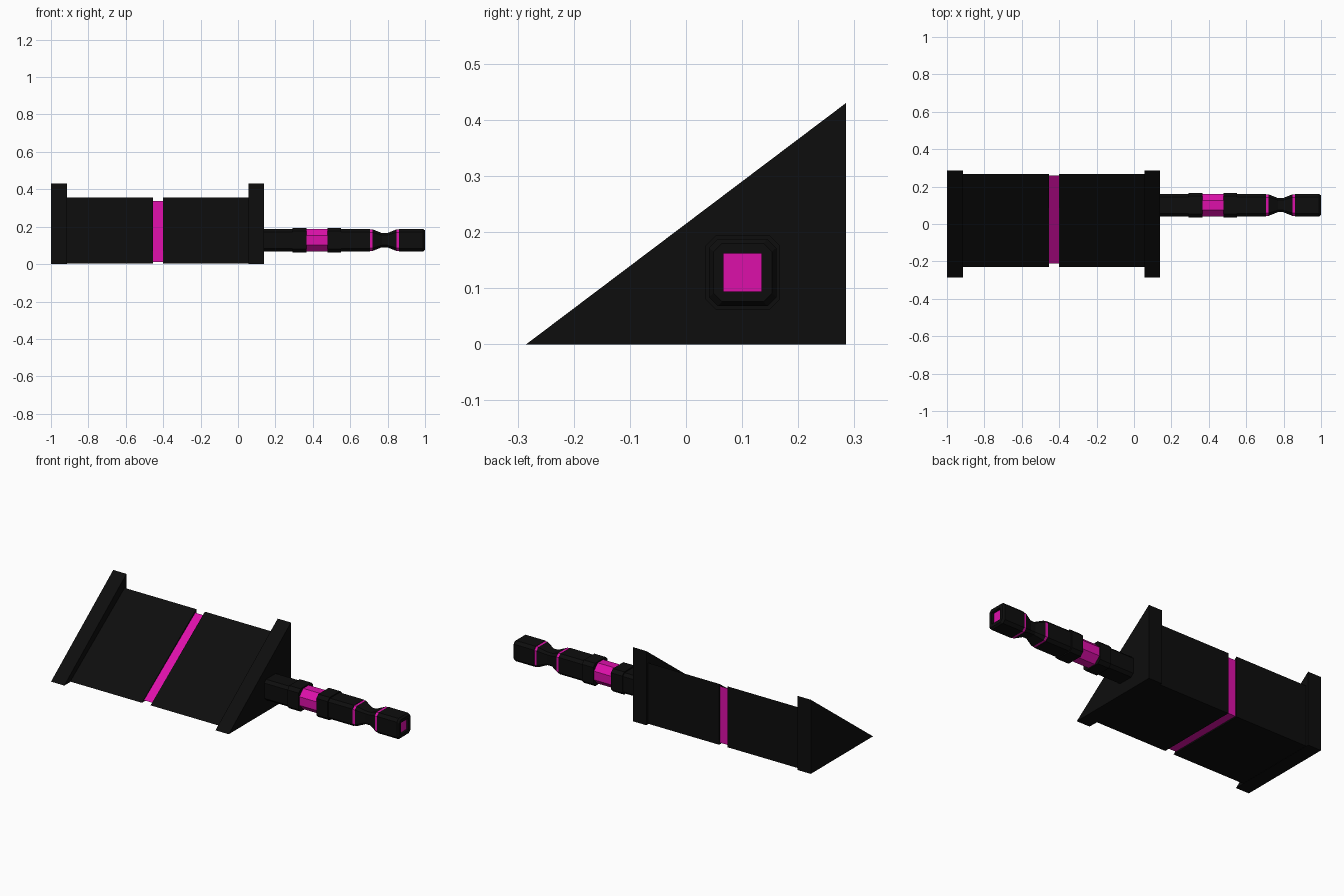
import bpy, bmesh

if "Cube" in bpy.data.objects:
    bpy.data.objects.remove(bpy.data.objects["Cube"])

def material(name, rgb):
    m = bpy.data.materials.new(name)
    m.diffuse_color = (*rgb, 1)
    m.use_nodes = True
    m.node_tree.nodes["Principled BSDF"].inputs["Base Color"].default_value = m.diffuse_color
    return m

BLACK = material("black", (0.004, 0.004, 0.004))
PINK = material("magenta", (0.72, 0.005, 0.40))
AXIS_Y, AXIS_Z = 0.101, 0.128      # barrel axis

def loft(name, sections, mat):
    """Skin a run of equal-length (x, [(y, z)...]) sections and cap both ends."""
    bm = bmesh.new()
    rings = [[bm.verts.new((x, y, z)) for y, z in pts] for x, pts in sections]
    n = len(rings[0])
    for a, b in zip(rings, rings[1:]):
        for i in range(n):
            j = (i + 1) % n
            bm.faces.new((a[i], a[j], b[j], b[i]))
    bm.faces.new(rings[0][::-1])
    bm.faces.new(rings[-1])
    bmesh.ops.recalc_face_normals(bm, faces=bm.faces)
    me = bpy.data.meshes.new(name)
    bm.to_mesh(me)
    bm.free()
    me.materials.append(mat)
    ob = bpy.data.objects.new(name, me)
    bpy.context.collection.objects.link(ob)
    return ob

def wedge(name, x0, x1, y0, y1, z0, z1, mat=BLACK):
    tri = [(y0, z0), (y1, z0), (y1, z1)]
    return loft(name, [(x0, tri), (x1, tri)], mat)

def octagon(h, c):
    """Square of half width h with corners cut by c, around the barrel axis."""
    k = h - c
    pts = [(h, -k), (h, k), (k, h), (-k, h), (-h, k), (-h, -k), (-k, -h), (k, -h)]
    return [(AXIS_Y + y, AXIS_Z + z) for y, z in pts]

def barrel(name, stations, mat=BLACK):
    return loft(name, [(x, octagon(h, c)) for x, h, c in stations], mat)

# Wedge-shaped body: two end flanges, two black halves, a sunken band
for name, x in (("rear_flange", -1.0), ("front_flange", 0.055)):
    wedge(name, x, x + 0.085, -0.285, 0.285, 0.0, 0.43)
wedge("rear_body", -0.93, -0.455, -0.23, 0.268, 0.002, 0.355)
wedge("front_body", -0.40, 0.07, -0.23, 0.268, 0.002, 0.355)
wedge("body_band", -0.47, -0.385, -0.212, 0.258, 0.010, 0.338, PINK)

# Barrel: rod, collars around a glowing octagonal core, second rod
barrel("rear_rod", [(0.12, 0.06, 0.016), (0.295, 0.06, 0.016)])
for name, x in (("rear_collar", 0.292), ("front_collar", 0.478)):
    barrel(name, [(x, 0.066, 0.018), (x + 0.073, 0.066, 0.018)])
barrel("barrel_core", [(0.355, 0.06, 0.035), (0.49, 0.06, 0.035)], PINK)
barrel("front_rod", [(0.545, 0.06, 0.016), (0.705, 0.06, 0.016)])

# Pinched neck between two thin rings
for name, x in (("rear_ring", 0.705), ("front_ring", 0.848)):
    barrel(name, [(x, 0.058, 0.016), (x + 0.014, 0.058, 0.016)], PINK)
barrel("neck", [(0.719, 0.058, 0.016), (0.769, 0.038, 0.011),
                (0.798, 0.038, 0.011), (0.848, 0.058, 0.016)])

# Muzzle with bevelled tip and square opening
muzzle = barrel("muzzle", [(0.862, 0.06, 0.016), (0.99, 0.06, 0.016), (1.0, 0.052, 0.015)])
bm = bmesh.new()
bm.from_mesh(muzzle.data)
tip = max(bm.faces, key=lambda f: f.calc_center_median().x)
bm.faces.remove(tip)
rim = sorted((v for v in bm.verts if v.co.x > 0.999), key=lambda v: v.index)
square = [(0.034, -0.034), (0.034, 0.034), (-0.034, 0.034), (-0.034, -0.034)]
inner = [bm.verts.new((1.0, AXIS_Y + y, AXIS_Z + z)) for y, z in square]
deep = [bm.verts.new((0.985, AXIS_Y + y, AXIS_Z + z)) for y, z in square]
for i in range(4):
    j = (i + 1) % 4
    # corner order: each square corner faces one cut corner of the rim
    a, b, c = rim[2 * i], rim[2 * i + 1], rim[(2 * i - 1) % 8]
    bm.faces.new((c, a, inner[i]))
    bm.faces.new((a, b, inner[j], inner[i]))
    bm.faces.new((inner[i], inner[j], deep[j], deep[i]))
bore = bm.faces.new(deep)
muzzle.data.materials.append(PINK)
bore.material_index = 1
bmesh.ops.recalc_face_normals(bm, faces=bm.faces)
bm.to_mesh(muzzle.data)
bm.free()
